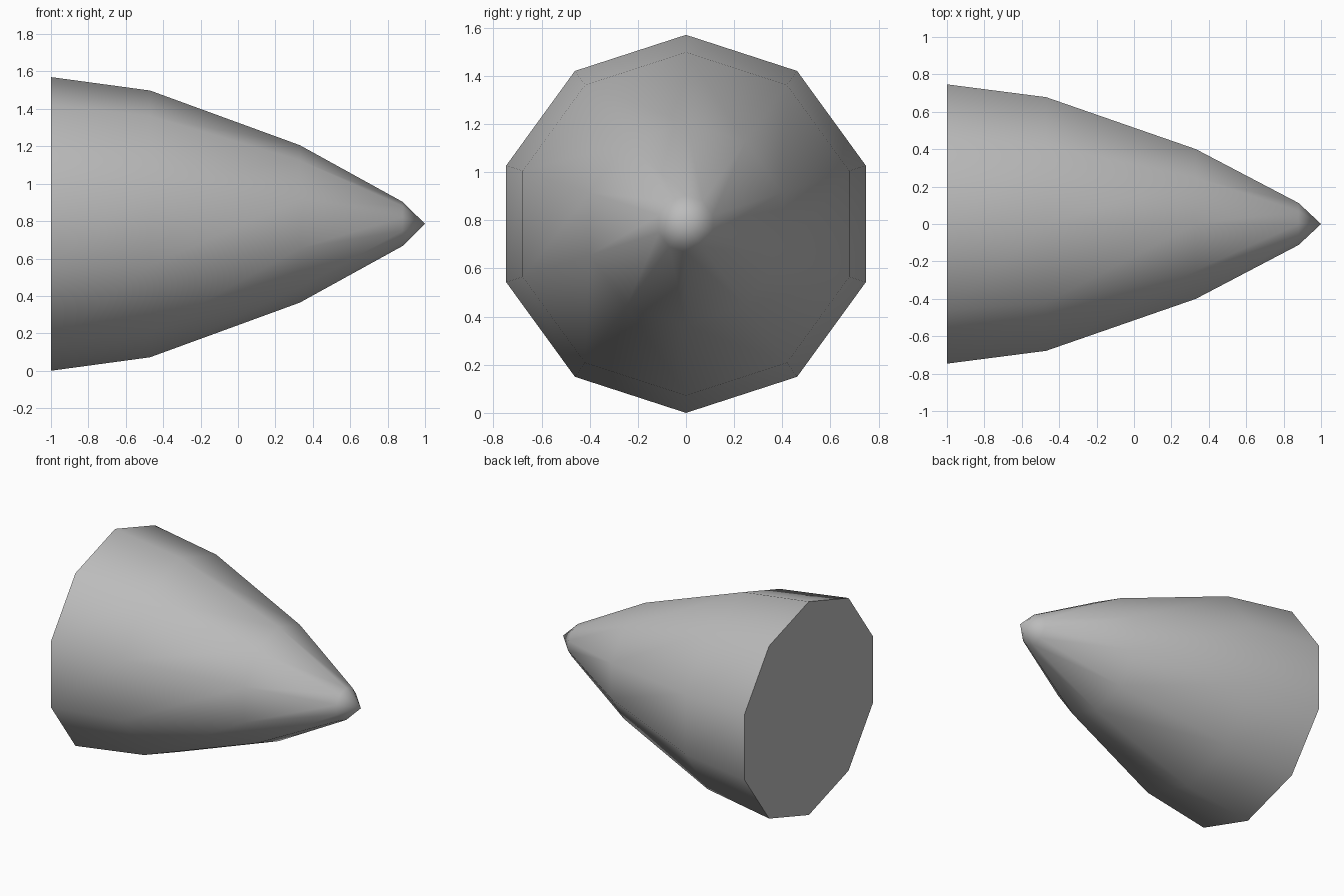
import bpy, bmesh
from math import sin, cos, pi, radians

cube = bpy.data.objects.get("Cube")
if cube:
    bpy.data.objects.remove(cube, do_unlink=True)

SIDES = 10
CENTRE_Z = 0.785
# Stations along x: (position, radius)
PROFILE = [(-1.0, 0.785), (-0.47, 0.713), (0.33, 0.421), (0.88, 0.118)]

# Plain grey material
grey = bpy.data.materials.new("plain_grey")
grey.use_nodes = True
colour = (0.5, 0.5, 0.5, 1)
grey.diffuse_color = colour
grey.node_tree.nodes["Principled BSDF"].inputs["Base Color"].default_value = colour

# Lofted rings, with a corner at the top and bottom
bm = bmesh.new()
rings = [[bm.verts.new((x, r * sin(2 * pi * i / SIDES), CENTRE_Z + r * cos(2 * pi * i / SIDES)))
          for i in range(SIDES)] for x, r in PROFILE]
tip = bm.verts.new((1, 0, CENTRE_Z))
for i in range(SIDES):
    j = (i + 1) % SIDES
    for a, b in zip(rings, rings[1:]):
        bm.faces.new((a[i], a[j], b[j], b[i]))
    bm.faces.new((rings[-1][i], rings[-1][j], tip))

# Flat base
bm.faces.new(rings[0])
bmesh.ops.recalc_face_normals(bm, faces=bm.faces)

mesh = bpy.data.meshes.new("nose_cone")
bm.to_mesh(mesh)
bm.free()
mesh.materials.append(grey)
cone = bpy.data.objects.new("nose_cone", mesh)
bpy.context.collection.objects.link(cone)

# Smooth sides with a sharp rim at the base
bpy.context.view_layer.objects.active = cone
cone.select_set(True)
bpy.ops.object.shade_smooth_by_angle(angle=radians(60))
